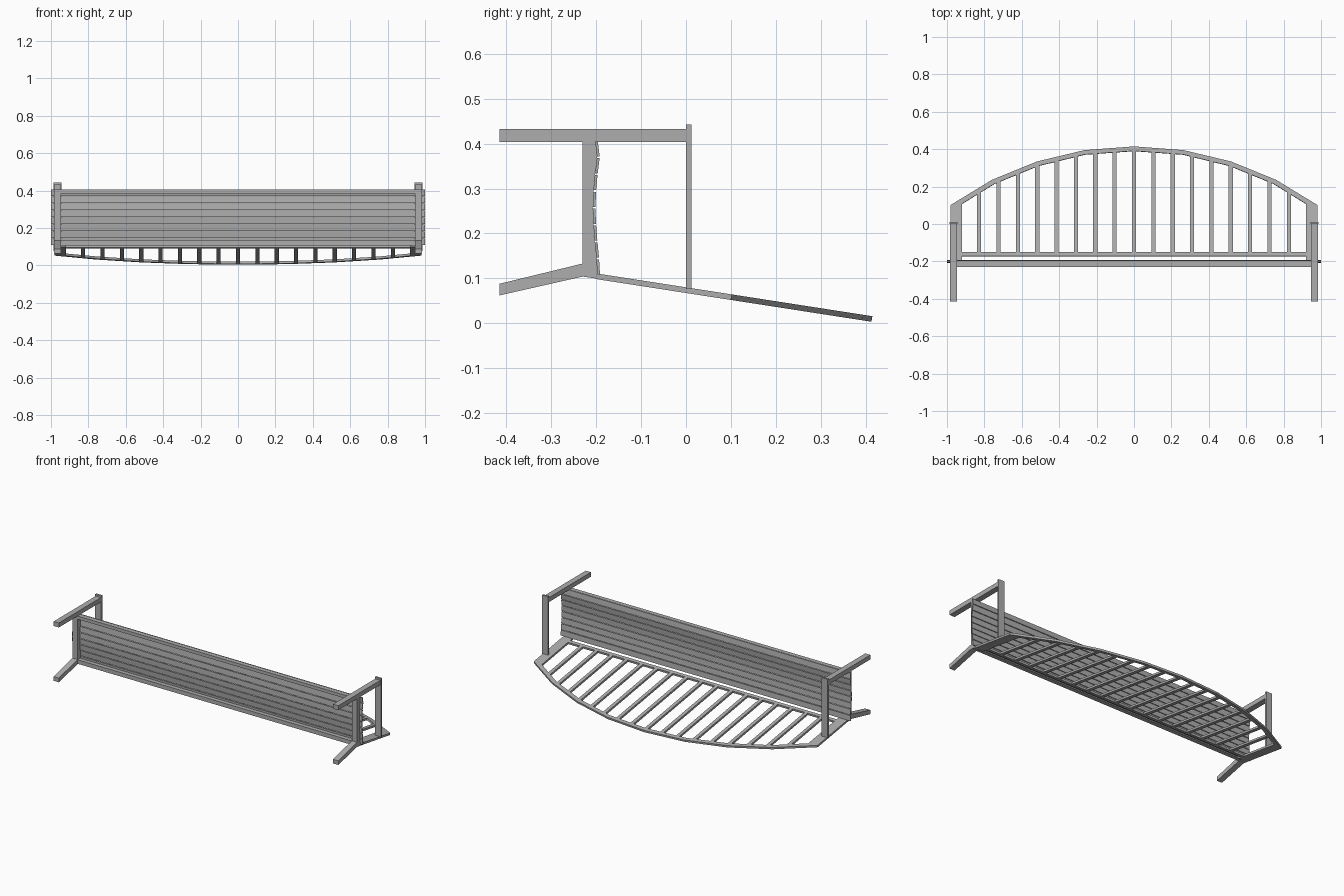
import bpy, bmesh
from mathutils import Vector

if "Cube" in bpy.data.objects:
    bpy.data.objects.remove(bpy.data.objects["Cube"])

grey = bpy.data.materials.new("weathered_grey")
grey.diffuse_color = (0.42, 0.42, 0.42, 1)
grey.use_nodes = True
grey.node_tree.nodes["Principled BSDF"].inputs["Base Color"].default_value = grey.diffuse_color


def loft(name, a, b):
    """Solid between two matching polygon rings."""
    bm = bmesh.new()
    va = [bm.verts.new(p) for p in a]
    vb = [bm.verts.new(p) for p in b]
    n = len(a)
    bm.faces.new(va)
    bm.faces.new(vb[::-1])
    for i in range(n):
        j = (i + 1) % n
        bm.faces.new((va[j], va[i], vb[i], vb[j]))
    bmesh.ops.recalc_face_normals(bm, faces=bm.faces)
    me = bpy.data.meshes.new(name)
    bm.to_mesh(me)
    bm.free()
    me.materials.append(grey)
    ob = bpy.data.objects.new(name, me)
    bpy.context.collection.objects.link(ob)
    return ob


def prism(name, yz, x0, x1):
    return loft(name, [(x0, y, z) for y, z in yz], [(x1, y, z) for y, z in yz])


def box(name, x0, x1, y0, y1, z0, z1):
    return prism(name, [(y0, z0), (y1, z0), (y1, z1), (y0, z1)], x0, x1)


SLOPE = -0.155
DOWN = Vector((0, SLOPE, -1)).normalized() * 0.0125


def plate(name, xy):
    """Flat piece lying in the tilted backrest plane."""
    top = [Vector((x, y, 0.080 + SLOPE * y)) for x, y in xy]
    return loft(name, top, [p + DOWN for p in top])


def seat_y(z):
    """Contoured seat surface: dished in the middle, rolled at the front."""
    pts = [(0.10, -0.191), (0.15, -0.194), (0.20, -0.199), (0.25, -0.202),
           (0.30, -0.200), (0.34, -0.196), (0.37, -0.192), (0.41, -0.197)]
    for (z0, y0), (z1, y1) in zip(pts, pts[1:]):
        if z <= z1:
            return y0 + (y1 - y0) * (z - z0) / (z1 - z0)
    return pts[-1][1]


# Legs, arms, seat sides and back stiles
for s, side in ((-1, "left"), (1, "right")):
    x0, x1 = s * 0.947, s * 0.983
    box(side + "_front_leg", x0, x1, -0.415, 0.0, 0.404, 0.432)
    prism(side + "_rear_leg", [(-0.415, 0.062), (-0.23, 0.104), (-0.195, 0.099),
                               (-0.195, 0.112), (-0.23, 0.133), (-0.415, 0.088)], x0, x1)
    box(side + "_arm", s * 0.945, s * 0.986, 0.0, 0.012, 0.076, 0.443)
    rail = [(-0.23, 0.105), (-0.23, 0.405)]
    rail += [(seat_y(z) - 0.006, z) for z in (0.405, 0.37, 0.34, 0.30, 0.25, 0.20, 0.15, 0.105)]
    prism(side + "_seat_rail", rail, x0, x1)
    plate(side + "_back_stile", [(s * 0.92, -0.20), (s * 0.98, -0.20),
                                 (s * 0.98, 0.102), (s * 0.92, 0.11)])

# Front apron under the seat
box("front_apron", -0.947, 0.947, -0.23, -0.204, 0.385, 0.405)
box("rear_apron", -0.947, 0.947, -0.23, -0.204, 0.107, 0.132)

# Seat slats
N, LOW, HIGH = 8, 0.107, 0.407
pitch = (HIGH - LOW) / N
for i in range(N):
    z0 = LOW + i * pitch + 0.002
    z1 = LOW + (i + 1) * pitch - 0.002
    y0, y1 = seat_y(z0), seat_y(z1)
    prism("seat_slat", [(y0, z0), (y1, z1), (y1 - 0.006, z1), (y0 - 0.006, z0)], -1.0, 1.0)

# Arched top rail in straight segments
half = [(0.98, 0.102), (0.76, 0.236), (0.52, 0.334), (0.265, 0.395), (0.0, 0.415)]
inner = [(0.92, 0.108), (0.745, 0.216), (0.512, 0.311), (0.262, 0.372), (0.0, 0.391)]
arch_out = half + [(-x, y) for x, y in half[-2::-1]]
arch_in = inner + [(-x, y) for x, y in inner[-2::-1]]
plate("arched_top_rail", arch_out + arch_in[::-1])


def arch_y(x):
    x = abs(x)
    for (xa, ya), (xb, yb) in zip(inner, inner[1:]):
        if x >= xb:
            return ya + (yb - ya) * (x - xa) / (xb - xa)


# Lower back rail and spindles
plate("lower_back_rail", [(-0.92, -0.172), (0.92, -0.172), (0.92, -0.15), (-0.92, -0.15)])
W = 0.011
for i in range(-8, 9):
    x = i * 0.1035
    plate("back_spindle", [(x - W, -0.15), (x + W, -0.15),
                           (x + W, arch_y(x + W) + 0.004), (x - W, arch_y(x - W) + 0.004)])
